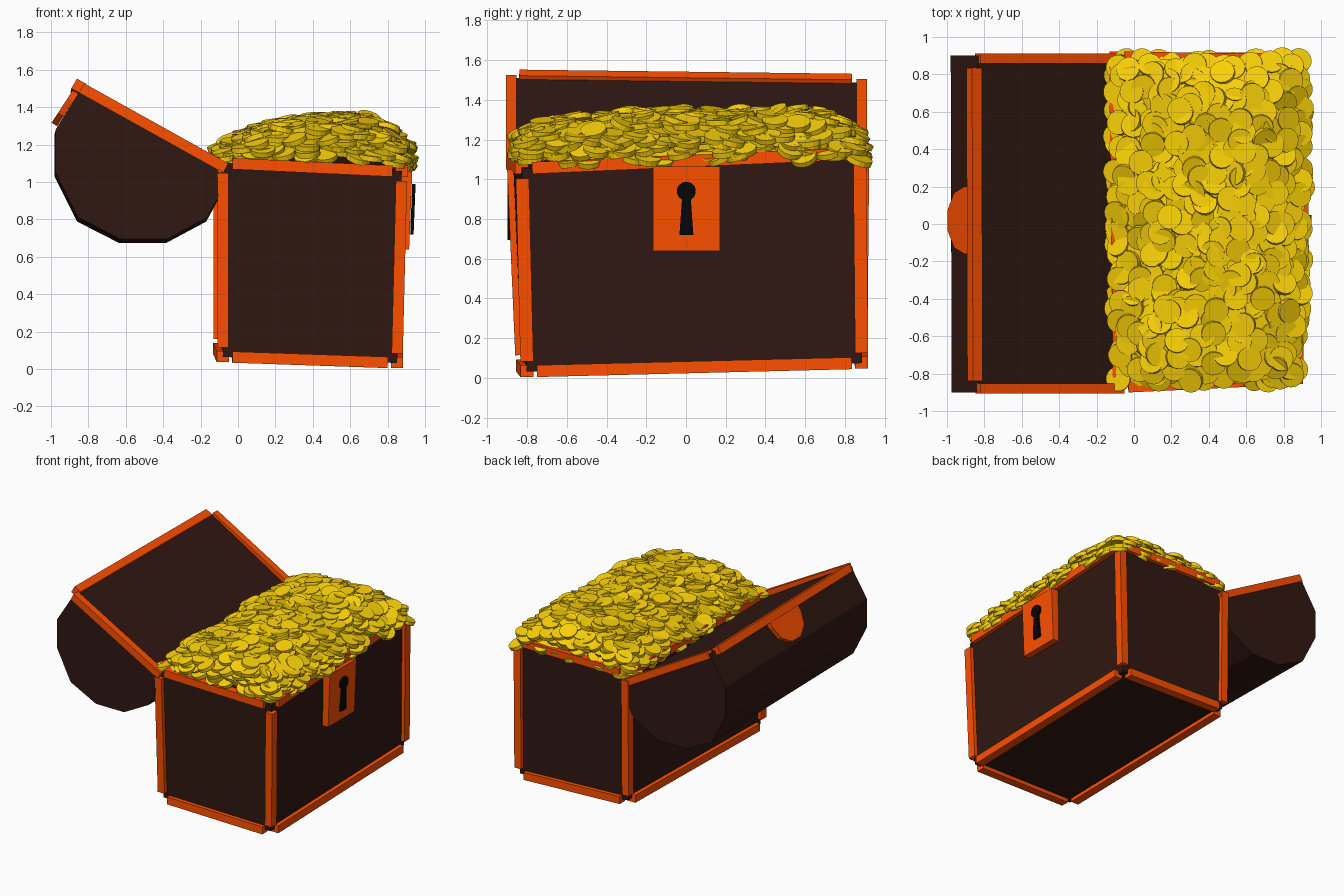
import bpy, bmesh, math, random
from itertools import product
from mathutils import Vector, Matrix

random.seed(4)
if "Cube" in bpy.data.objects:
    bpy.data.objects.remove(bpy.data.objects["Cube"])


def material(name, rgb):
    m = bpy.data.materials.new(name)
    m.use_nodes = True
    m.diffuse_color = (*rgb, 1)
    m.node_tree.nodes["Principled BSDF"].inputs["Base Color"].default_value = (*rgb, 1)
    return m


WOOD = material("dark_wood", (0.03, 0.009, 0.006))
TRIM = material("orange_trim", (1.0, 0.08, 0.0))
GOLD = material("gold", (0.95, 0.63, 0.002))
BLACK = material("keyhole_black", (0.002, 0.002, 0.002))


def finish(name, bm, mat):
    bmesh.ops.recalc_face_normals(bm, faces=bm.faces)
    mesh = bpy.data.meshes.new(name)
    bm.to_mesh(mesh)
    bm.free()
    mesh.materials.append(mat)
    ob = bpy.data.objects.new(name, mesh)
    bpy.context.collection.objects.link(ob)


def prism(name, outline, sweep, mat):
    """Extrude a closed 3D outline along a vector."""
    bm = bmesh.new()
    face = bm.faces.new([bm.verts.new(p) for p in outline])
    moved = bmesh.ops.extrude_face_region(bm, geom=[face], use_keep_orig=True)["geom"]
    bmesh.ops.translate(bm, vec=Vector(sweep),
                        verts=[v for v in moved if isinstance(v, bmesh.types.BMVert)])
    finish(name, bm, mat)


def bar(name, a, b, up=(0, 0, 1), width=0.066, height=0.06, gap=0.05):
    """Rectangular trim strip between two corners, stopping short of both."""
    a, b = Vector(a), Vector(b)
    x = (b - a).normalized()
    y = Vector(up).cross(x).normalized()
    z = x.cross(y)
    rot = Matrix((x, y, z)).transposed().to_4x4()
    size = Matrix.Diagonal(((b - a).length - 2 * gap, width, height, 1))
    bm = bmesh.new()
    bmesh.ops.create_cube(bm, size=1, matrix=Matrix.Translation((a + b) / 2) @ rot @ size)
    finish(name, bm, TRIM)


# Slightly crooked chest corners, keyed by (left, rear, upper)
corner = {
    (0, 0, 0): (-0.08, -0.825, 0.065), (1, 0, 0): (0.85, -0.80, 0.033),
    (0, 1, 0): (-0.10, 0.88, 0.11), (1, 1, 0): (0.85, 0.885, 0.075),
    (0, 0, 1): (-0.08, -0.87, 1.10), (1, 0, 1): (0.875, -0.825, 1.055),
    (0, 1, 1): (-0.10, 0.89, 1.135), (1, 1, 1): (0.865, 0.875, 1.13),
}

# Chest body
bm = bmesh.new()
middle = sum((Vector(p) for p in corner.values()), Vector()) / 8
for p in corner.values():
    bm.verts.new(middle + (Vector(p) - middle) * 1.002)
bmesh.ops.convex_hull(bm, input=bm.verts)
bmesh.ops.dissolve_limit(bm, angle_limit=math.radians(4), verts=bm.verts, edges=bm.edges)
finish("chest_body", bm, WOOD)

# Trim strips along all twelve edges
for axis, label in enumerate(("cross", "long", "upright")):
    for i, key in enumerate(k for k in product((0, 1), repeat=3) if k[axis] == 0):
        end = tuple(1 if n == axis else k for n, k in enumerate(key))
        up = (1, 0, 0) if label == "upright" else (0, 0, 1)
        bar(f"{label}_trim_{i + 1}", corner[key], corner[end], up)

# Open lid: faceted barrel profile hanging behind the chest
profile = [(-0.83, 1.51), (-0.975, 1.28), (-0.975, 1.05), (-0.855, 0.81), (-0.63, 0.695),
           (-0.38, 0.695), (-0.165, 0.81), (-0.105, 0.92), (-0.11, 1.08)]
prism("lid", [(x, -0.90, z) for x, z in profile], (-0.005, 1.80, -0.022), WOOD)

# Lid rim strips
slope = Vector((0.5, 0, 0.86))
for name, y, drop in (("right", -0.88, 0), ("left", 0.885, 0.022)):
    bar(f"lid_{name}_trim", (-0.87, y, 1.522 - drop), (-0.03, y, 1.055 - 1.5 * drop),
        slope, 0.055, 0.055, 0.04)
bar("lid_edge_trim", (-0.85, -0.89, 1.512), (-0.855, 0.885, 1.49), slope, 0.06, 0.06)

# Rounded latch flap on the lid's free edge
down = Vector((-0.15, 0, -0.23)).normalized()
out = Vector((-0.84, 0, 0.54))
hinge = Vector((-0.835, 0.02, 1.50))
flap = [hinge + Vector((0, 0.18, 0)), hinge - Vector((0, 0.18, 0))]
for i in range(6):
    t = math.pi * i / 5
    flap.append(hinge + down * (0.08 + 0.17 * math.sin(t)) - Vector((0, 0.18 * math.cos(t), 0)))
prism("lid_latch", flap, out * 0.035, TRIM)

# Lock plate and raised keyhole
plate = [(0.85, 0.64), (0.915, 0.64), (0.932, 1.065), (0.86, 1.065)]
prism("lock_plate", [(x, -0.165, z) for x, z in plate], (0, 0.335, 0), TRIM)
hole = [(-0.033, 0.72), (0.037, 0.72)]
for i in range(13):
    t = math.radians(-62 + 304 * i / 12)
    hole.append((0.002 + 0.048 * math.cos(t), 0.94 + 0.048 * math.sin(t)))
prism("keyhole", [(0.892 + 0.04 * z, y, z) for y, z in hole], (0.018, 0, 0), BLACK)


# Heap of coins, laid in layers that follow a domed surface
def heap(x, y):
    u = (x - 0.41) / 0.53
    v = y / 0.92
    dome = max(0, 1 - abs(u) ** 2.8) * max(0, 1 - abs(v) ** 7)
    return 1.13 + 0.025 * y + (0.18 + 0.04 * u) * dome + 0.01 * math.sin(9 * y + 5 * x)


bm = bmesh.new()
for layer, row, col in product(range(3), range(15), range(25)):
    x = -0.065 + 0.0665 * row + random.uniform(-0.035, 0.035)
    y = -0.80 + 0.0685 * col + random.uniform(-0.035, 0.035)
    z = heap(x, y) - 0.045 * layer + random.uniform(-0.01, 0.03)
    if z < 1.09:
        continue
    e = 0.03
    normal = Vector((heap(x - e, y) - heap(x + e, y), heap(x, y - e) - heap(x, y + e), 2 * e))
    normal.normalize()
    normal += Vector((random.gauss(0, 0.25), random.gauss(0, 0.25), 0.6))
    turn = normal.to_track_quat('Z', 'Y').to_matrix().to_4x4()
    bmesh.ops.create_cone(bm, cap_ends=True, segments=16, radius1=0.066, radius2=0.066,
                          depth=0.028, matrix=Matrix.Translation((x, y, z)) @ turn)
finish("coin_heap", bm, GOLD)
